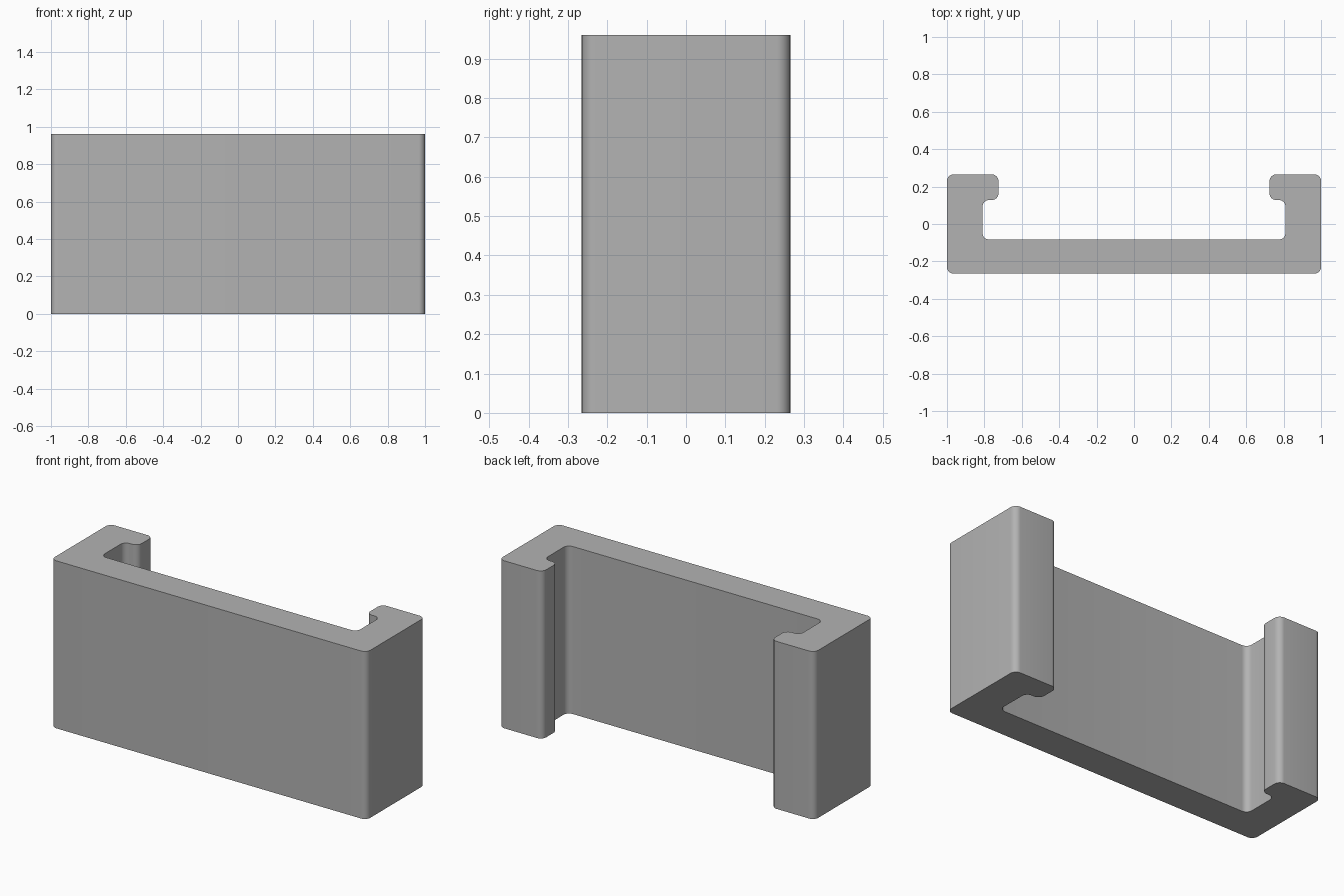
import bpy, bmesh, math
from mathutils import Vector

cube = bpy.data.objects.get("Cube")
if cube:
    bpy.data.objects.remove(cube, do_unlink=True)

HEIGHT = 0.96
RADIUS = 0.035
STEPS = 8

# Left half of the channel outline, from the floor's middle to the front's middle
half = [(0.81, -0.083), (0.81, 0.128), (0.725, 0.128),
        (0.725, 0.265), (1.0, 0.265), (1.0, -0.265)]
outline = half + [(-x, y) for x, y in reversed(half)]


def rounded(points, radius, steps):
    """Replace every right-angled corner with an arc."""
    result = []
    for i, p in enumerate(points):
        p = Vector(p)
        a = (Vector(points[i - 1]) - p).normalized() * radius
        b = (Vector(points[(i + 1) % len(points)]) - p).normalized() * radius
        for k in range(steps + 1):
            t = math.pi / 2 * k / steps
            result.append(p + a * (1 - math.sin(t)) + b * (1 - math.cos(t)))
    return result


# Plain grey material
grey = bpy.data.materials.new("plain grey")
grey.use_nodes = True
color = (0.45, 0.45, 0.45, 1)
grey.diffuse_color = color
grey.node_tree.nodes["Principled BSDF"].inputs["Base Color"].default_value = color

# Channel body: the outline extruded upward
bm = bmesh.new()
base = bm.faces.new([bm.verts.new((p.x, p.y, 0)) for p in rounded(outline, RADIUS, STEPS)])
extruded = bmesh.ops.extrude_face_region(bm, geom=[base], use_keep_orig=True)
top = [v for v in extruded["geom"] if isinstance(v, bmesh.types.BMVert)]
bmesh.ops.translate(bm, vec=(0, 0, HEIGHT), verts=top)
bmesh.ops.recalc_face_normals(bm, faces=bm.faces)
mesh = bpy.data.meshes.new("channel_bracket")
bm.to_mesh(mesh)
bm.free()
mesh.materials.append(grey)
bracket = bpy.data.objects.new("channel_bracket", mesh)
bpy.context.collection.objects.link(bracket)

# Smooth rounded corners, crisp end faces
bpy.ops.object.select_all(action="DESELECT")
bracket.select_set(True)
bpy.context.view_layer.objects.active = bracket
bpy.ops.object.shade_smooth_by_angle(angle=math.radians(30))
